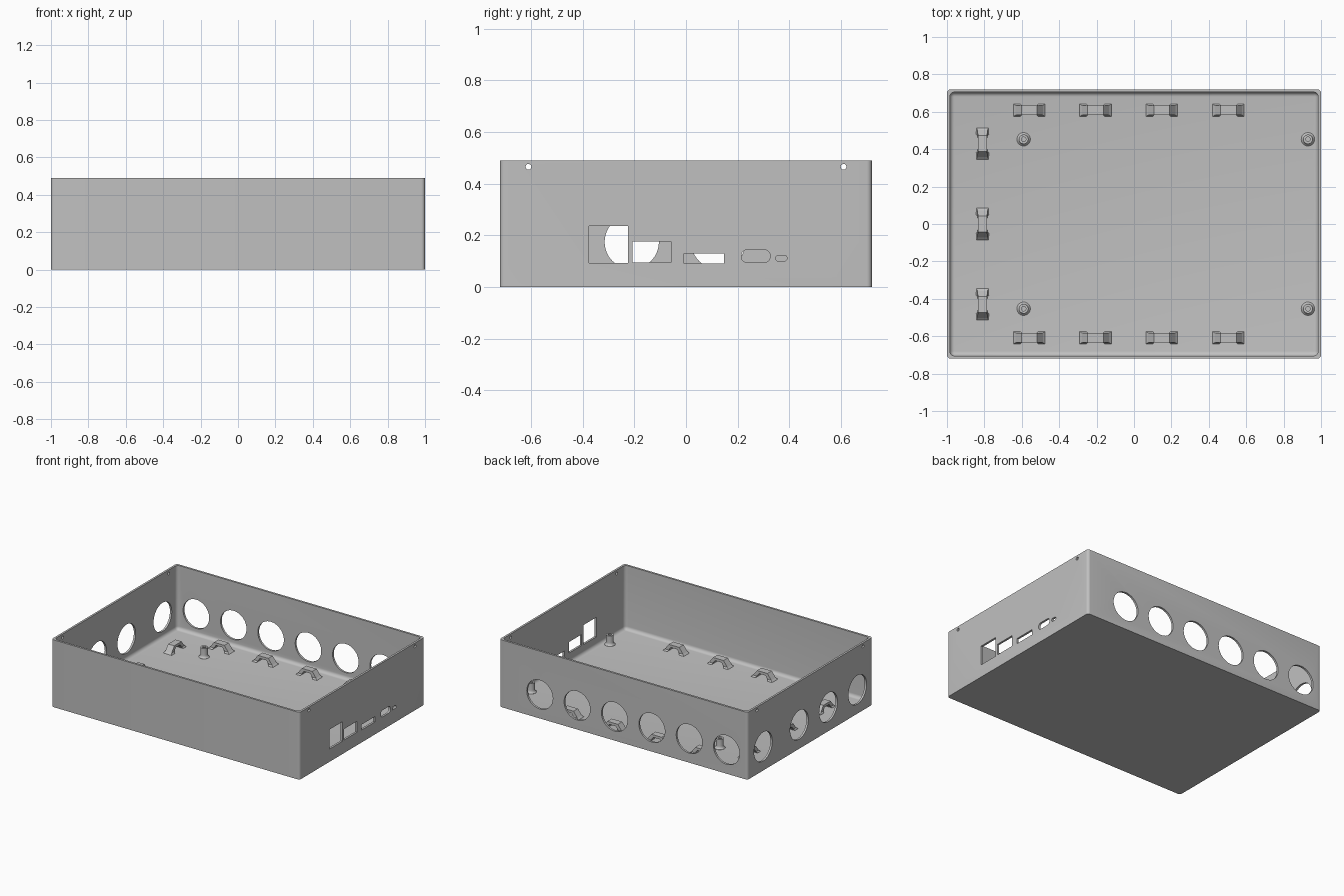
import bpy, bmesh, math
from mathutils import Matrix, Vector

old = bpy.data.objects.get("Cube")
if old:
    bpy.data.objects.remove(old, do_unlink=True)

W, D, H = 2.0, 1.44, 0.49      # outer size
WALL, FLOOR = 0.015, 0.024

grey = bpy.data.materials.new("plain grey")
grey.use_nodes = True
grey.diffuse_color = (0.53, 0.53, 0.53, 1)
grey.node_tree.nodes["Principled BSDF"].inputs["Base Color"].default_value = (0.53, 0.53, 0.53, 1)


def make(name, bm):
    bmesh.ops.recalc_face_normals(bm, faces=bm.faces)
    mesh = bpy.data.meshes.new(name)
    bm.to_mesh(mesh)
    bm.free()
    mesh.materials.append(grey)
    ob = bpy.data.objects.new(name, mesh)
    bpy.context.collection.objects.link(ob)
    return ob


def activate(ob):
    bpy.ops.object.select_all(action='DESELECT')
    ob.select_set(True)
    bpy.context.view_layer.objects.active = ob


def smooth(ob):
    activate(ob)
    bpy.ops.object.shade_smooth_by_angle(angle=math.radians(30))


def cut(ob, cutter):
    mod = ob.modifiers.new("cut", 'BOOLEAN')
    mod.operation, mod.solver, mod.object = 'DIFFERENCE', 'EXACT', cutter
    activate(ob)
    bpy.ops.object.modifier_apply(modifier=mod.name)
    bpy.data.objects.remove(cutter, do_unlink=True)


def block(lo, hi):
    """Box mesh between two corners."""
    lo, hi = Vector(lo), Vector(hi)
    bm = bmesh.new()
    bmesh.ops.create_cube(bm, size=1, matrix=Matrix.Translation((lo + hi) / 2)
                          @ Matrix.Diagonal((*(hi - lo), 1)))
    return bm


def bevel(bm, radius, rule):
    edges = [e for e in bm.edges if rule(e)]
    bmesh.ops.bevel(bm, geom=edges, offset=radius, segments=6, profile=0.5, affect='EDGES')


def upright(e):
    return abs(e.verts[0].co.z - e.verts[1].co.z) > 0.1


def extrude_outline(bm, outline, offset):
    """Prism from an outline, pushed along an offset."""
    face = bm.faces.new([bm.verts.new(p) for p in outline])
    new = bmesh.ops.extrude_face_region(bm, geom=[face])["geom"]
    bmesh.ops.translate(bm, vec=offset, verts=[v for v in new if isinstance(v, bmesh.types.BMVert)])


def slot(half_w, half_h, r, n=12):
    """Rounded rectangle outline around the origin."""
    pts = []
    for q, (sx, sy) in enumerate([(1, 1), (-1, 1), (-1, -1), (1, -1)]):
        for i in range(n + 1):
            a = math.pi / 2 * (q + i / n)
            pts.append((sx * (half_w - r) + r * math.cos(a), sy * (half_h - r) + r * math.sin(a)))
    return pts


def circle(r, n=48):
    return [(r * math.cos(2 * math.pi * i / n), r * math.sin(2 * math.pi * i / n)) for i in range(n)]


# Open tray with rounded corners and a filleted floor
shell = block((-W / 2, -D / 2, 0), (W / 2, D / 2, H))
bevel(shell, 0.02, upright)
case = make("open_case", shell)
cavity = block((WALL - W / 2, WALL - D / 2, FLOOR), (W / 2 - WALL, D / 2 - WALL, H + 0.1))
bevel(cavity, 0.025, lambda e: upright(e) or e.verts[0].co.z + e.verts[1].co.z < 0.1)
cut(case, make("cavity_cutter", cavity))

# Wall openings
holes = bmesh.new()


def side_hole(x, y, z, outline):
    extrude_outline(holes, [(x - 0.05, y + u, z + v) for u, v in outline], (0.1, 0, 0))


for y in (-0.545, -0.21, 0.125, 0.54):          # round holes, right-hand wall of the -x end
    side_hole(-1, y, 0.174, circle(0.105))
for k in range(6):                              # round holes, back wall
    x = 0.674 - 0.301 * k
    extrude_outline(holes, [(x + u, D / 2 - 0.05, 0.174 + v) for u, v in circle(0.105)], (0, 0.1, 0))
for x in (-1, 1):                               # lid screw holes
    for y in (-0.61, 0.61):
        side_hole(x, y, 0.465, circle(0.011, 24))
for y0, y1, z0, z1 in ((-0.375, -0.225, 0.093, 0.235), (-0.207, -0.058, 0.095, 0.175),
                       (-0.007, 0.148, 0.091, 0.13)):   # square ports
    w, h = (y1 - y0) / 2, (z1 - z0) / 2
    side_hole(1, (y0 + y1) / 2, (z0 + z1) / 2, [(w, h), (-w, h), (-w, -h), (w, -h)])
side_hole(1, 0.27, 0.119, slot(0.055, 0.024, 0.02))     # rounded ports
side_hole(1, 0.369, 0.111, slot(0.022, 0.011, 0.0105))
cut(case, make("opening_cutter", holes))
smooth(case)


# Board standoffs: flared base, straight neck, blind screw hole
def standoff(x, y):
    z = FLOOR
    profile = [(0.036, z - 0.004), (0.036, z + 0.001), (0.03, z + 0.006), (0.026, z + 0.013),
               (0.025, z + 0.022), (0.025, 0.095), (0.012, 0.095), (0.012, z + 0.01), (0, z + 0.01)]
    bm = bmesh.new()
    verts = [bm.verts.new((r, 0, h)) for r, h in profile]
    edges = [bm.edges.new(p) for p in zip(verts, verts[1:])]
    bmesh.ops.spin(bm, geom=verts + edges, cent=(0, 0, 0), axis=(0, 0, 1),
                   angle=2 * math.pi, steps=32, use_duplicate=False)
    bmesh.ops.remove_doubles(bm, verts=bm.verts, dist=0.0001)
    bottom = [e for e in bm.edges if e.is_boundary]
    bmesh.ops.holes_fill(bm, edges=bottom, sides=0)
    bmesh.ops.translate(bm, vec=(x, y, 0), verts=bm.verts)
    smooth(make("board_standoff", bm))


for x in (-0.59, 0.93):
    for y in (-0.453, 0.453):
        standoff(x, y)


# Cable tie bridges: sloped legs, flat top, feet flared at the floor
def bridge(x, y, turn):
    # each station: outer point, inner point, half width
    half = [((0.086, -0.004), (0.05, -0.004), 0.034), ((0.084, 0.001), (0.048, 0.003), 0.033),
            ((0.073, 0.011), (0.042, 0.011), 0.026), ((0.042, 0.052), (0.026, 0.033), 0.025)]
    stations = [(1, s) for s in half] + [(-1, s) for s in reversed(half)]
    bm = bmesh.new()
    rings = []
    for side, (outer, inner, w) in stations:
        rings.append([bm.verts.new((side * p[0], v, p[1] + FLOOR))
                      for p, v in ((outer, -w), (outer, w), (inner, w), (inner, -w))])
    for a, b in zip(rings, rings[1:]):
        for i in range(4):
            j = (i + 1) % 4
            bm.faces.new((a[i], a[j], b[j], b[i]))
    bm.faces.new(rings[0])
    bm.faces.new(rings[-1])
    bmesh.ops.transform(bm, matrix=Matrix.Translation((x, y, 0)) @ Matrix.Rotation(turn, 4, 'Z'),
                        verts=bm.verts)
    make("cable_tie_bridge", bm)


for x in (-0.56, -0.206, 0.148, 0.505):
    for y in (-0.608, 0.608):
        bridge(x, y, 0)
for y in (-0.43, 0, 0.43):
    bridge(-0.81, y, math.pi / 2)
